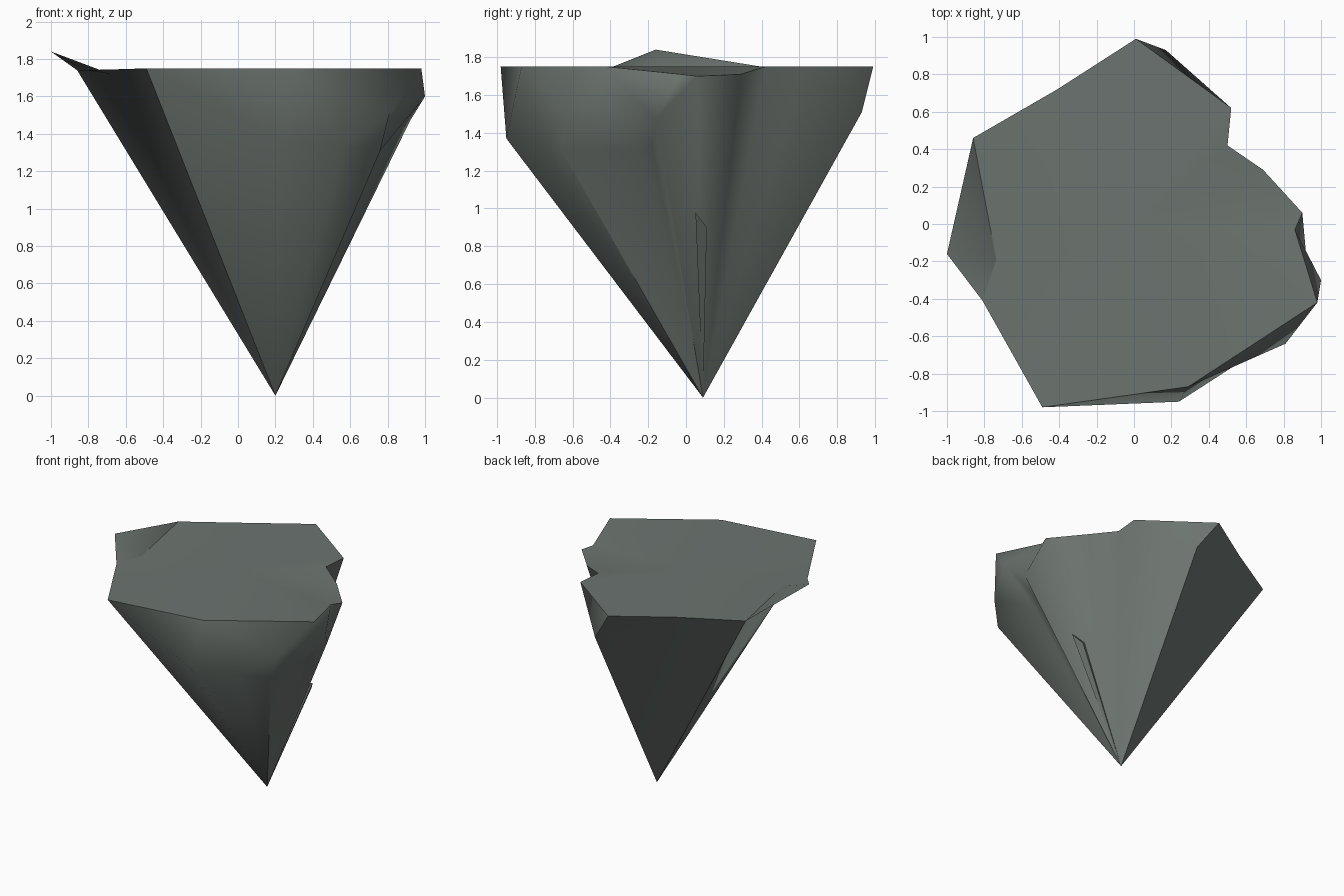
import bpy, bmesh
from mathutils import Vector

if "Cube" in bpy.data.objects:
    bpy.data.objects.remove(bpy.data.objects["Cube"])

stone = bpy.data.materials.new("grey_green_stone")
stone.diffuse_color = (0.15, 0.175, 0.16, 1)
stone.use_nodes = True
stone.node_tree.nodes["Principled BSDF"].inputs["Base Color"].default_value = stone.diffuse_color
APEX = (0.20, 0.09, 0.0)

# Named corners
LEFT = (-0.49, -0.98, 1.75)
FRONT = (0.29, -0.87, 1.75)
NOTCH = (0.98, -0.42, 1.75)
BACK_LEFT = (-0.86, 0.46, 1.74)
BROW = (1.00, -0.30, 1.60)
RIDGE = (0.76, -0.66, 1.31)
KNOB = (0.92, -0.16, 1.47)
UNDER = (-0.68, -0.20, 1.72)

# Columns round the rock from rim downwards; the last point of each runs to the tip
columns = [
    (LEFT,),
    (FRONT, (0.24, -0.95, 1.37)),
    (FRONT, (0.55, -0.75, 1.33)),
    (NOTCH, (0.81, -0.64, 1.51), RIDGE),
    (NOTCH, BROW, (0.76, -0.25, 1.31)),
    (NOTCH, BROW, (0.78, -0.18, 1.33)),
    ((0.86, -0.03, 1.71), KNOB),
    ((0.90, 0.06, 1.70),),
    ((0.69, 0.29, 1.71),),
    ((0.50, 0.42, 1.75),),
    ((0.52, 0.62, 1.75),),
    ((0.01, 0.99, 1.75), (0.17, 0.93, 1.51)),
    ((-0.41, 0.72, 1.75),),
    (BACK_LEFT,),
    ((-1.00, -0.16, 1.84), UNDER),
    ((-0.81, -0.41, 1.74), UNDER),
]


def build(name, faces, sharp=()):
    """Mesh from faces given as point loops, sharing equal points."""
    bm = bmesh.new()
    cache = {}
    for loop in faces:
        verts = []
        for p in loop:
            if p not in cache:
                cache[p] = bm.verts.new(p)
            if cache[p] not in verts:
                verts.append(cache[p])
        if len(verts) > 2:
            bm.faces.new(verts)
    bmesh.ops.triangulate(bm, faces=bm.faces[:])
    bmesh.ops.recalc_face_normals(bm, faces=bm.faces[:])
    for p, q in sharp:
        edge = bm.edges.get((cache[p], cache[q])) if p != q else None
        if edge:
            edge.smooth = False
    mesh = bpy.data.meshes.new(name)
    bm.to_mesh(mesh)
    bm.free()
    mesh.materials.append(stone)
    ob = bpy.data.objects.new(name, mesh)
    bpy.context.collection.objects.link(ob)
    bpy.ops.object.select_all(action='DESELECT')
    ob.select_set(True)
    bpy.context.view_layer.objects.active = ob
    bpy.ops.object.shade_smooth_by_angle(angle=1.2, keep_sharp_edges=True)


# Main rock: upper bands and tapering sides
faces = []
for c, d in zip(columns, columns[1:] + columns[:1]):
    (t, m, a), (t2, m2, b) = (k + (k[-1],) * (3 - len(k)) for k in (c, d))
    faces += [(t, m, m2, t2), (m, a, b, m2), (a, APEX, b)]

# Flat top as a fan, with the raised left corner as its own facet
rim = [c[0] for c in columns]
cap = rim[:14] + rim[15:]
faces += [(p, q, (0.0, 0.0, 1.75)) for p, q in zip(cap, cap[1:] + cap[:1]) if p != q]
faces.append(tuple(rim[13:16]))

sharp = list(zip(rim, rim[1:] + rim[:1])) + [(p, APEX) for p in (LEFT, BACK_LEFT, RIDGE, KNOB)]
build("rock_body", faces, sharp)


# Thin splinter running down the right side to the tip
p, q = (0.64, 0.05, 0.98), (0.585, 0.11, 0.90)
inner = tuple((Vector(p) + Vector(q)) / 2 + Vector((-0.08, 0, 0)))
build("splinter", [(APEX, p, q), (APEX, q, inner), (APEX, inner, p), (p, inner, q)])
